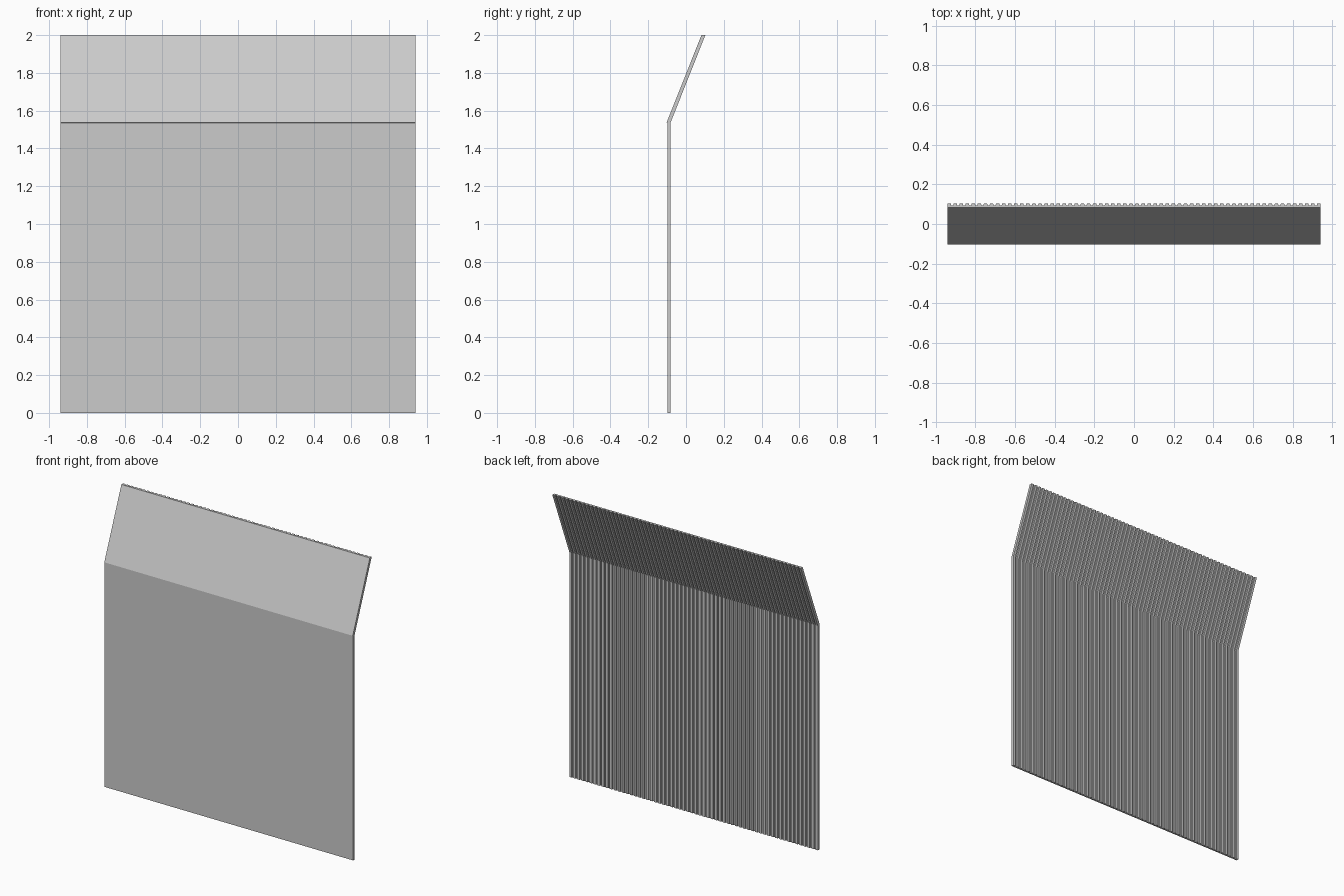
import bpy, bmesh

if "Cube" in bpy.data.objects:
    bpy.data.objects.remove(bpy.data.objects["Cube"])

HALF_W = 0.94
RIBS = 62


def ribbed_outline():
    """Closed outline: (x, depth), depth 0 = flat front, 1 = rib crest."""
    pitch = 2 * HALF_W / (RIBS - 0.45)
    pts = [(-HALF_W, 0.0), (HALF_W, 0.0)]
    groove = 0.55
    back = []
    for i in range(RIBS):
        x = -HALF_W + i * pitch
        w = pitch * 0.55
        s = pitch * 0.06
        if i:
            back.append((x - s, groove))
        back += [(x, 1.0), (x + w, 1.0)]
        if i < RIBS - 1:
            back.append((x + w + s, groove))
    return pts + back[::-1]


def ribbed_panel(name, bottom, top):
    """Sweep the outline between two (front, back) pairs of (y, z) points."""
    bm = bmesh.new()
    outline = ribbed_outline()
    rings = []
    for front, back in (bottom, top):
        rings.append([bm.verts.new((x,
                                    front[0] + (back[0] - front[0]) * d,
                                    front[1] + (back[1] - front[1]) * d))
                      for x, d in outline])
    lo, hi = rings
    n = len(outline)
    for i in range(n):
        j = (i + 1) % n
        bm.faces.new((lo[i], lo[j], hi[j], hi[i]))
    bm.faces.new(lo[::-1])
    bm.faces.new(hi)
    bmesh.ops.recalc_face_normals(bm, faces=bm.faces)
    mesh = bpy.data.meshes.new(name)
    bm.to_mesh(mesh)
    bm.free()
    obj = bpy.data.objects.new(name, mesh)
    bpy.context.collection.objects.link(obj)
    return obj


# Upright lower sheet
ribbed_panel("lower_panel",
             ((-0.098, 0.0), (-0.082, 0.0)),
             ((-0.098, 1.536), (-0.082, 1.536)))

# Upper sheet leaning backwards, cut level at the top
ribbed_panel("upper_panel",
             ((-0.1025, 1.538), (-0.084, 1.531)),
             ((0.082, 2.0), (0.1025, 2.0)))
